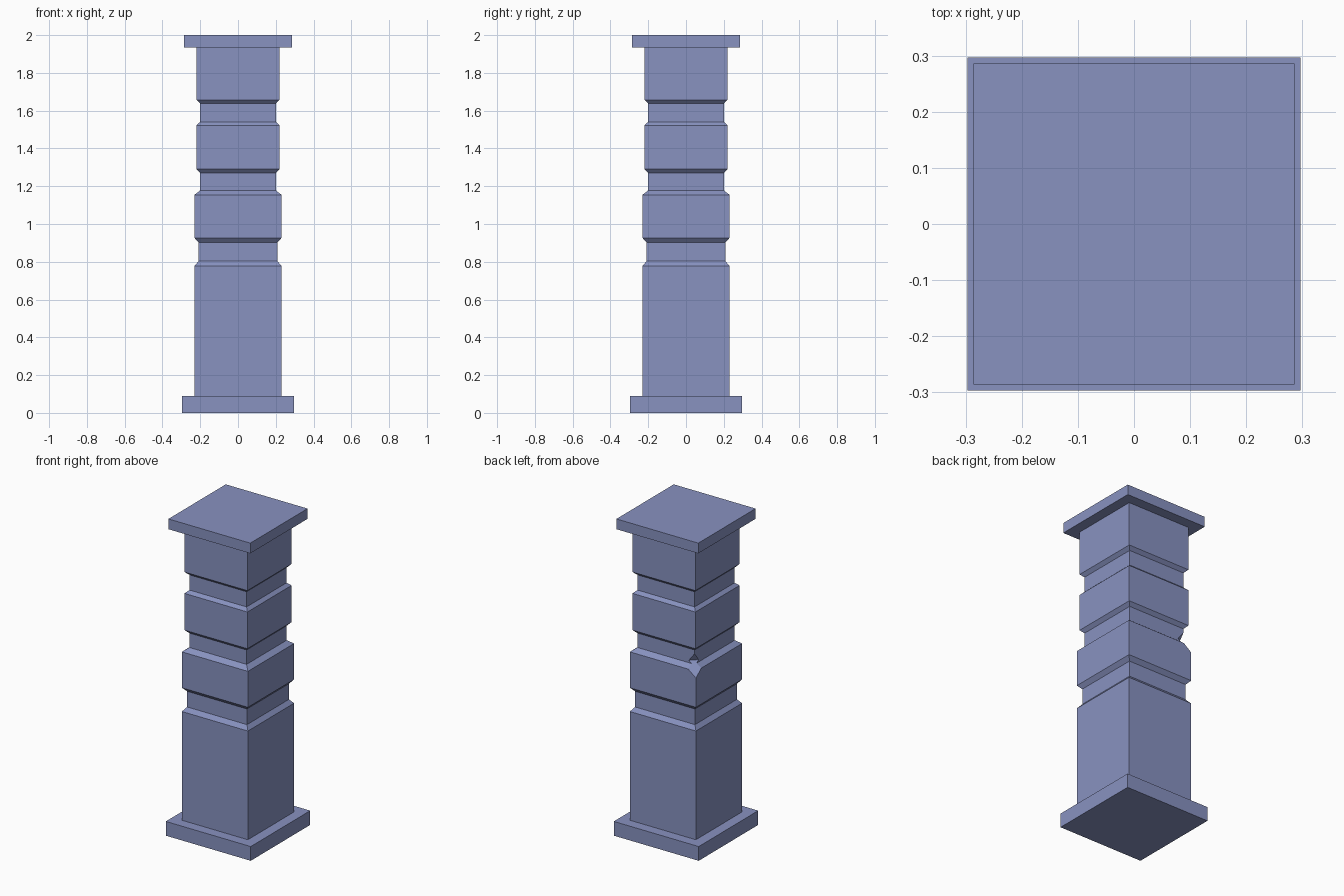
import bpy, bmesh

if "Cube" in bpy.data.objects:
    bpy.data.objects.remove(bpy.data.objects["Cube"])

# Slate blue for the whole pillar
slate = bpy.data.materials.new("slate_blue")
slate.diffuse_color = (0.246, 0.287, 0.527, 1)
slate.use_nodes = True
slate.node_tree.nodes["Principled BSDF"].inputs["Base Color"].default_value = slate.diffuse_color


def finish(name, bm):
    bmesh.ops.recalc_face_normals(bm, faces=bm.faces)
    mesh = bpy.data.meshes.new(name)
    bm.to_mesh(mesh)
    bm.free()
    mesh.materials.append(slate)
    obj = bpy.data.objects.new(name, mesh)
    bpy.context.collection.objects.link(obj)
    return obj


def square_loft(name, profile):
    """Stack square rings given as (half_width, z) and skin them."""
    bm = bmesh.new()
    rings = [[bm.verts.new((sx * h, sy * h, z))
              for sx, sy in ((-1, -1), (1, -1), (1, 1), (-1, 1))]
             for h, z in profile]
    for a, b in zip(rings, rings[1:]):
        for i in range(4):
            j = (i + 1) % 4
            bm.faces.new((a[i], a[j], b[j], b[i]))
    bm.faces.new(rings[0][::-1])
    bm.faces.new(rings[-1])
    return finish(name, bm)


# Plinth and top slab
square_loft("base_slab", [(0.297, 0), (0.297, 0.09)])
square_loft("top_slab", [(0.286, 1.935), (0.286, 2.0)])

# Shaft with three chamfered necks
shaft = square_loft("shaft", [
    (0.231, 0.09), (0.231, 0.777), (0.209, 0.803),
    (0.209, 0.902), (0.231, 0.927), (0.231, 1.154), (0.20, 1.178),
    (0.20, 1.269), (0.22, 1.29), (0.22, 1.522), (0.20, 1.541),
    (0.20, 1.637), (0.22, 1.657), (0.22, 1.935)])

# Wedge cutter for the chipped back left corner (half-diagonal, z)
bm = bmesh.new()
wedge = [(0.18, 1.193), (0.26, 1.065), (0.26, 1.27), (0.205, 1.258)]
ends = [[bm.verts.new((-d + w, d + w, z)) for d, z in wedge]
        for w in (-0.25, 0.25)]
bm.faces.new(ends[0])
bm.faces.new(ends[1][::-1])
for i in range(4):
    j = (i + 1) % 4
    bm.faces.new((ends[0][i], ends[0][j], ends[1][j], ends[1][i]))
cutter = finish("chip_cutter", bm)
cutter.hide_render = True

# Cut the chip and discard the cutter
mod = shaft.modifiers.new("chip", 'BOOLEAN')
mod.operation = 'DIFFERENCE'
mod.solver = 'EXACT'
mod.object = cutter
bpy.context.view_layer.objects.active = shaft
bpy.ops.object.modifier_apply(modifier=mod.name)
bpy.data.objects.remove(cutter)
